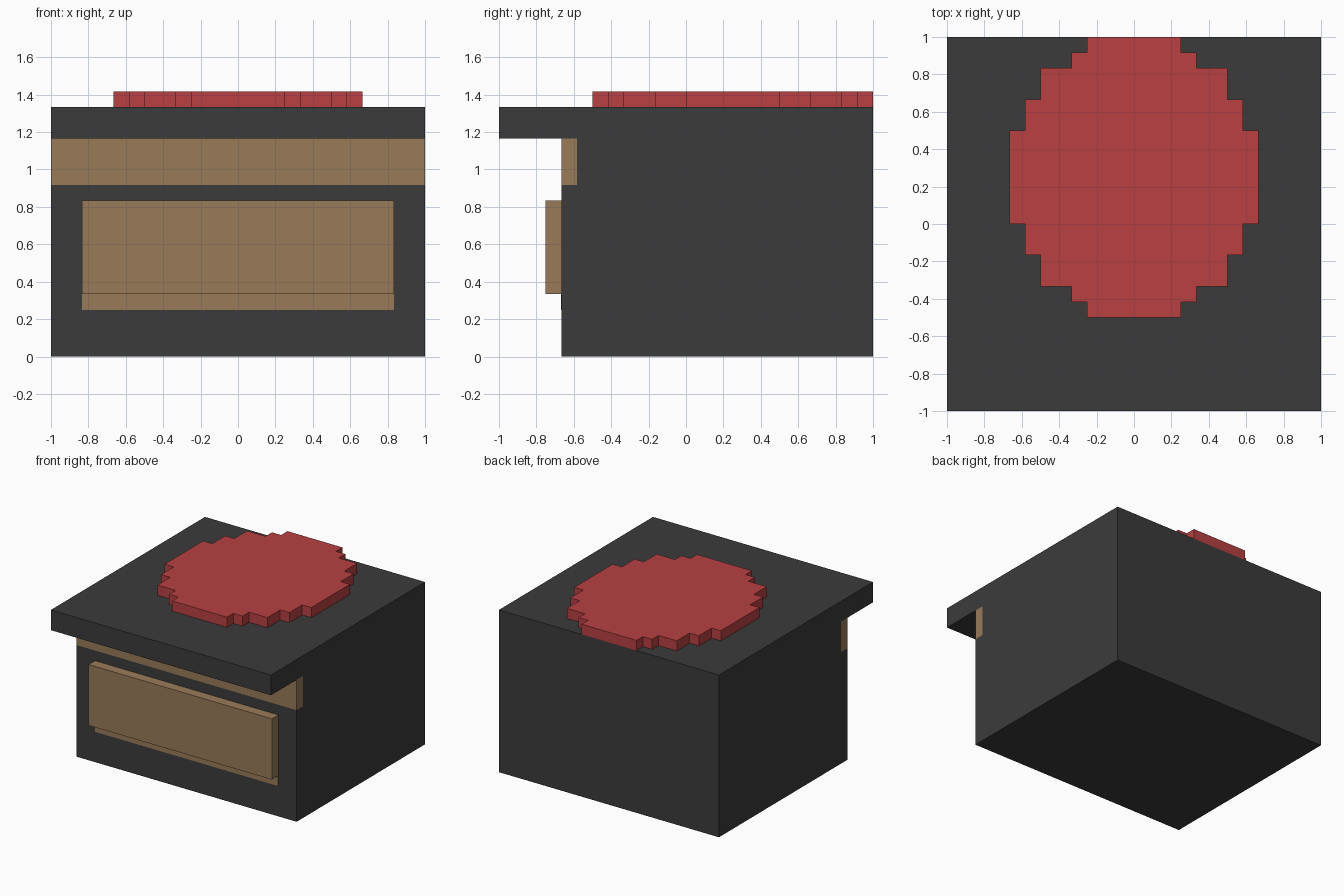
import bpy

if "Cube" in bpy.data.objects:
    bpy.data.objects.remove(bpy.data.objects["Cube"])

U = 1 / 12  # modelling grid step


def material(name, rgb):
    m = bpy.data.materials.new(name)
    m.diffuse_color = (*rgb, 1)
    m.use_nodes = True
    m.node_tree.nodes["Principled BSDF"].inputs["Base Color"].default_value = m.diffuse_color
    return m


DARK = material("charcoal", (0.0437, 0.0437, 0.0437))
TAN = material("tan wood", (0.319, 0.198, 0.102))
RED = material("red", (0.479, 0.0513, 0.0545))


def prism(name, profile, axis, lo, hi, mat):
    """Extrude a 2D profile along x (profile is y,z) or z (profile is x,y)."""
    def place(a, b, t):
        return (t * U, a * U, b * U) if axis == "x" else (a * U, b * U, t * U)
    n = len(profile)
    verts = [place(a, b, t) for t in (lo, hi) for a, b in profile]
    faces = [tuple(reversed(range(n))), tuple(range(n, 2 * n))]
    faces += [(i, (i + 1) % n, (i + 1) % n + n, i + n) for i in range(n)]
    mesh = bpy.data.meshes.new(name)
    mesh.from_pydata(verts, [], faces)
    mesh.materials.append(mat)
    obj = bpy.data.objects.new(name, mesh)
    bpy.context.collection.objects.link(obj)
    return obj


def block(name, x, y, z, mat):
    rect = [(y[0], z[0]), (y[1], z[0]), (y[1], z[1]), (y[0], z[1])]
    return prism(name, rect, "x", x[0], x[1], mat)


# Body with overhanging top and a slot for the front trim
prism("body", [(-8, 0), (12, 0), (12, 16), (-12, 16), (-12, 14),
               (-7, 14), (-7, 11), (-8, 11)], "x", -12, 12, DARK)

# Trim flush with the body under the overhang
block("front_trim", (-12, 12), (-8, -7), (11, 14), TAN)

# Raised front panel and the thin painted strip below it
block("front_panel", (-10, 10), (-9, -8), (4, 10), TAN)
block("panel_lower_strip", (-10, 10), (-8.03, -8), (3, 4), TAN)

# Stepped round pad: (half width, y start, y end), mirrored in x
rows = [(3, -6, -5), (4, -5, -4), (6, -4, -2), (7, -2, 0), (8, 0, 6),
        (7, 6, 8), (6, 8, 10), (4, 10, 11), (3, 11, 12)]
right = [(w, y) for w, y0, y1 in rows for y in (y0, y1)]
left = [(-w, y) for w, y in reversed(right)]
prism("round_pad", right + left, "z", 16, 17, RED)
